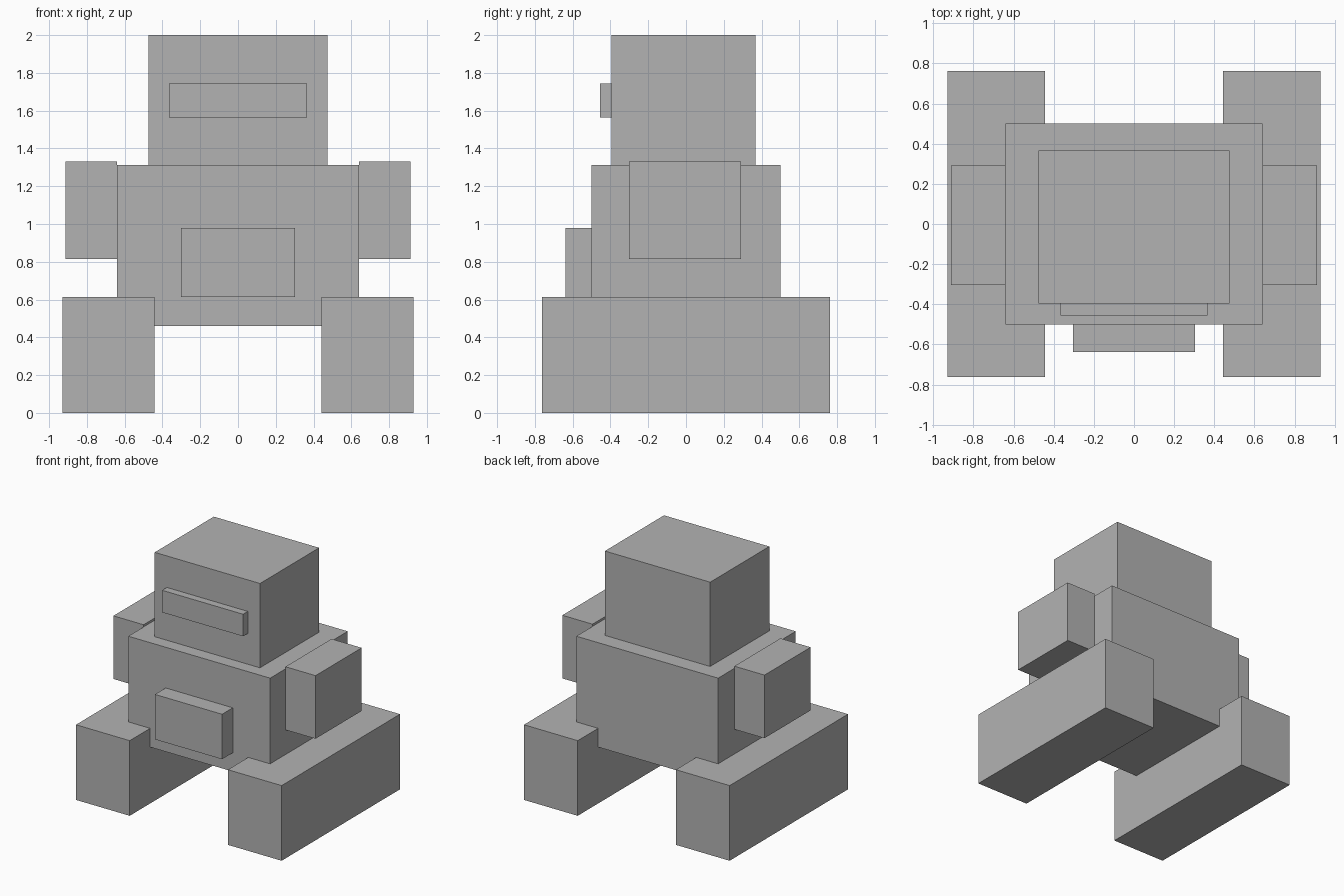
import bpy
import bmesh
from mathutils import Vector

cube = bpy.data.objects.get("Cube")
if cube:
    bpy.data.objects.remove(cube, do_unlink=True)

# Single plain grey for the whole figure
GREY = (0.45, 0.45, 0.45, 1.0)
grey = bpy.data.materials.new("plain_grey")
grey.use_nodes = True
grey.diffuse_color = GREY
grey.node_tree.nodes["Principled BSDF"].inputs["Base Color"].default_value = GREY


def box(name, low, high):
    """Flat-faced box between two opposite corners."""
    low, high = Vector(low), Vector(high)
    centre, size = (low + high) / 2, high - low
    bm = bmesh.new()
    bmesh.ops.create_cube(bm, size=1.0)
    bmesh.ops.scale(bm, vec=size, verts=bm.verts)
    mesh = bpy.data.meshes.new(name)
    bm.to_mesh(mesh)
    bm.free()
    mesh.materials.append(grey)
    obj = bpy.data.objects.new(name, mesh)
    obj.location = centre
    bpy.context.collection.objects.link(obj)
    return obj


def centred_box(name, half_width, y, z):
    return box(name, (-half_width, y[0], z[0]), (half_width, y[1], z[1]))


def side_pair(name, x, y, z):
    """Matching boxes on the left (+x) and right (-x)."""
    box("left_" + name, (x[0], y[0], z[0]), (x[1], y[1], z[1]))
    box("right_" + name, (-x[1], y[0], z[0]), (-x[0], y[1], z[1]))


# Torso and head
centred_box("torso", 0.64, (-0.50, 0.50), (0.46, 1.312))
centred_box("head", 0.475, (-0.395, 0.367), (1.312, 2.0))

# Raised plates on the face and belly
centred_box("visor", 0.365, (-0.456, -0.395), (1.563, 1.743))
centred_box("belly_plate", 0.303, (-0.638, -0.50), (0.613, 0.98))

# Arms and long foot blocks
side_pair("arm", (0.64, 0.912), (-0.303, 0.291), (0.815, 1.33))
side_pair("leg", (0.443, 0.928), (-0.763, 0.763), (0.0, 0.613))
